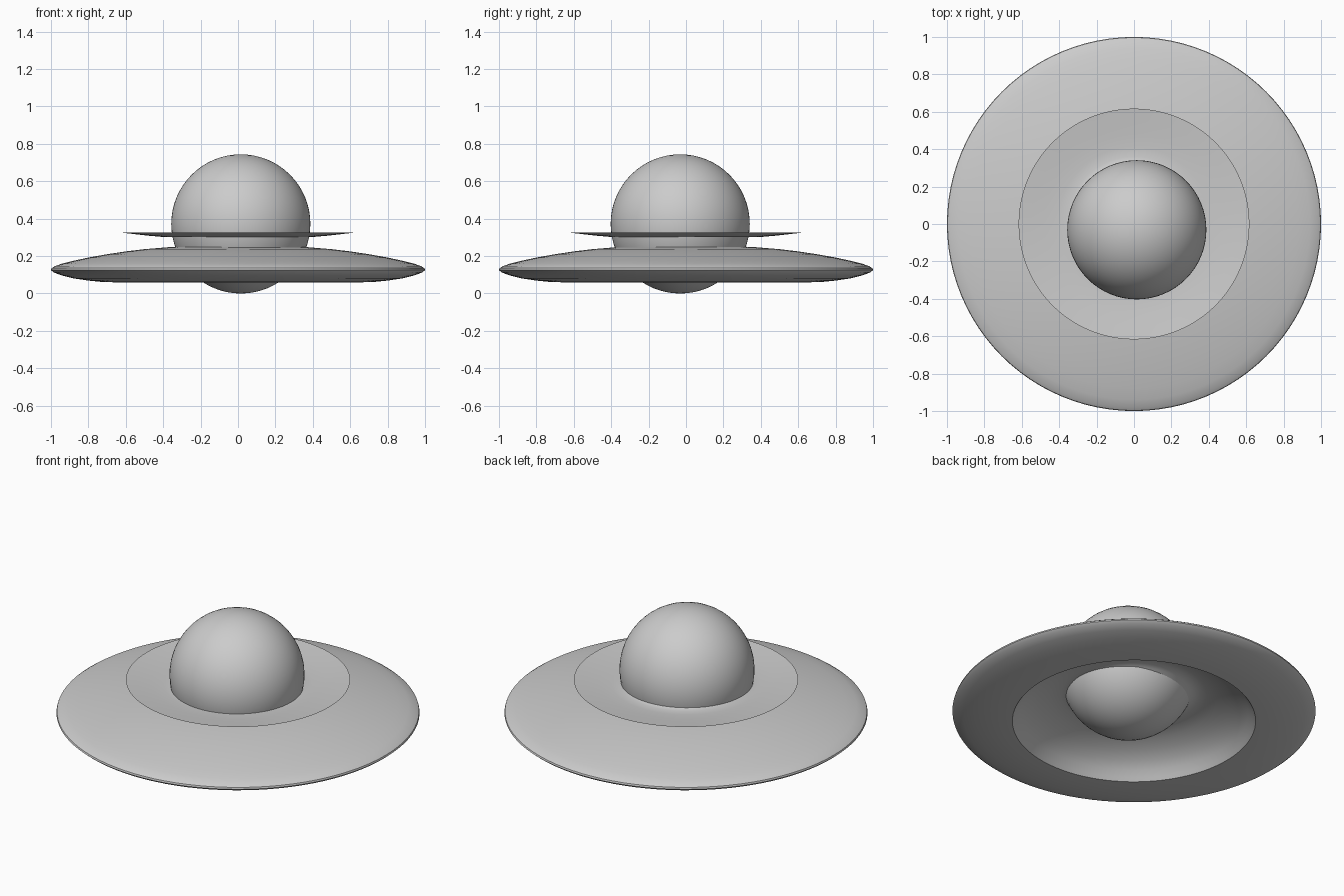
import bpy, bmesh, math

if "Cube" in bpy.data.objects:
    bpy.data.objects.remove(bpy.data.objects["Cube"])

def finish(obj, angle):
    bpy.ops.object.select_all(action='DESELECT')
    obj.select_set(True)
    bpy.context.view_layer.objects.active = obj
    bpy.ops.object.shade_smooth_by_angle(angle=math.radians(angle))

def lathe(name, profile, angle, steps=96):
    """Spin an (r, z) profile around the z axis."""
    bm = bmesh.new()
    vs = [bm.verts.new((r, 0, z)) for r, z in profile]
    es = [bm.edges.new(p) for p in zip(vs, vs[1:])]
    bmesh.ops.spin(bm, geom=vs + es, cent=(0, 0, 0), axis=(0, 0, 1),
                   angle=math.tau, steps=steps)
    bmesh.ops.remove_doubles(bm, verts=bm.verts, dist=1e-4)
    bmesh.ops.recalc_face_normals(bm, faces=bm.faces)
    if sum(f.normal.z * f.calc_area() for f in bm.faces) < -0.01:
        bmesh.ops.reverse_faces(bm, faces=bm.faces)
    me = bpy.data.meshes.new(name)
    bm.to_mesh(me)
    bm.free()
    obj = bpy.data.objects.new(name, me)
    bpy.context.collection.objects.link(obj)
    finish(obj, angle)
    return obj

# Saucer: domed top, rounded rim, hollow underside
lathe("saucer_hull", [
    (0.28, 0.252), (0.38, 0.247), (0.5, 0.237), (0.6, 0.225), (0.7, 0.21),
    (0.8, 0.192), (0.88, 0.175), (0.94, 0.16), (0.98, 0.146), (0.997, 0.135),
    (1.0, 0.125), (0.985, 0.112), (0.94, 0.096), (0.88, 0.081), (0.8, 0.069),
    (0.73, 0.062), (0.67, 0.06),
    (0.655, 0.08), (0.63, 0.112), (0.59, 0.148), (0.53, 0.182), (0.46, 0.21),
    (0.4, 0.225), (0.36, 0.229), (0.32, 0.218), (0.28, 0.19)], 40)

# Thin shallow dish above the saucer, its collar tucked inside the ball
lathe("upper_dish", [
    (0.617, 0.325), (0.55, 0.317), (0.48, 0.309), (0.41, 0.303),
    (0.36, 0.302), (0.32, 0.312), (0.29, 0.35)], 180)

# Central ball, slightly off centre
bpy.ops.mesh.primitive_uv_sphere_add(segments=64, ring_count=32, radius=0.372,
                                     location=(0.015, -0.031, 0.372))
ball = bpy.context.object
ball.name = "central_ball"
finish(ball, 180)
